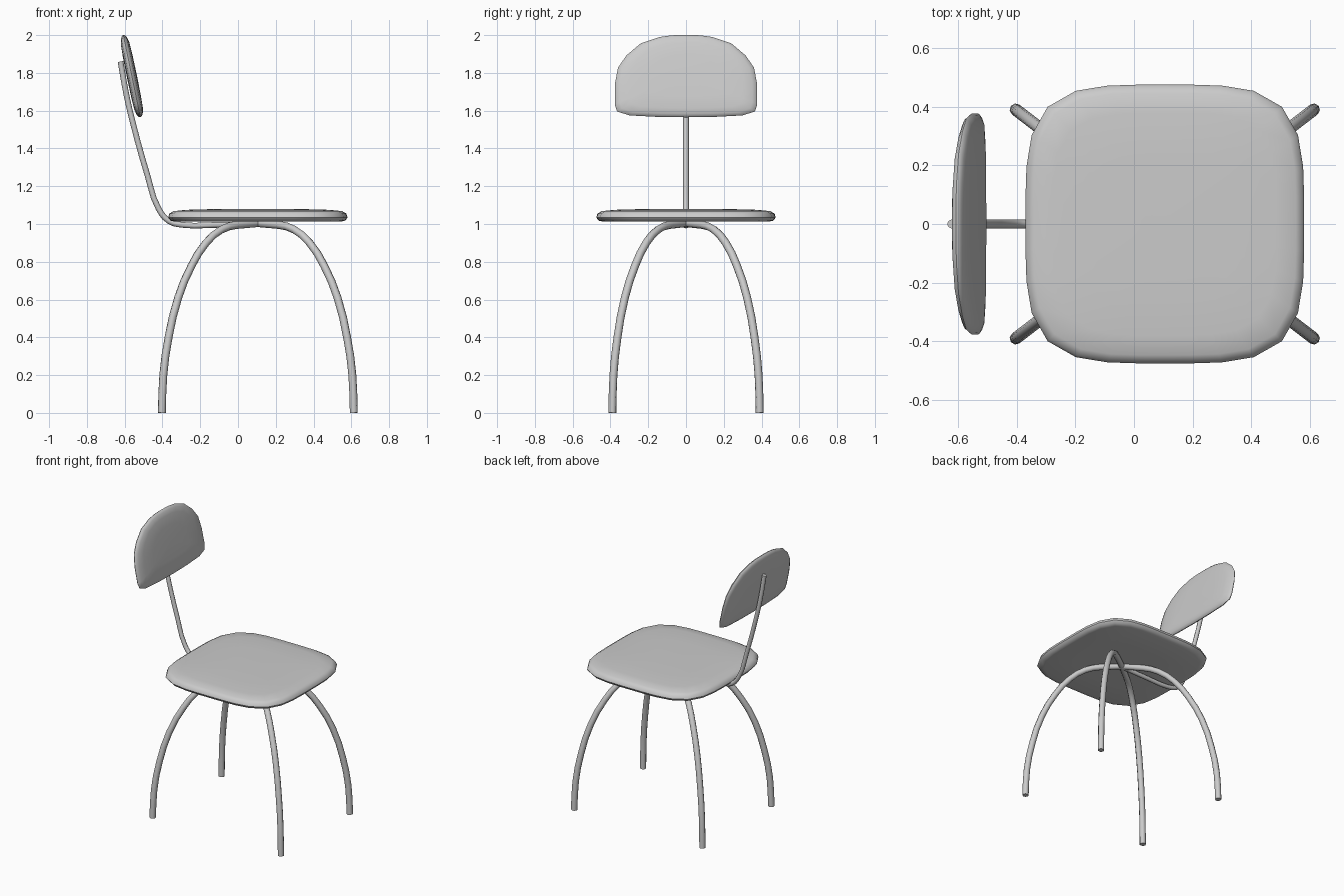
import bpy, bmesh, math
from mathutils import Vector, Matrix

if "Cube" in bpy.data.objects:
    bpy.data.objects.remove(bpy.data.objects["Cube"])

grey = bpy.data.materials.new("light grey")
grey.diffuse_color = (0.6, 0.6, 0.6, 1)
grey.use_nodes = True
grey.node_tree.nodes["Principled BSDF"].inputs["Base Color"].default_value = grey.diffuse_color


def finish(ob):
    ob.data.materials.append(grey)
    bpy.ops.object.select_all(action='DESELECT')
    ob.select_set(True)
    bpy.context.view_layer.objects.active = ob
    bpy.ops.object.shade_smooth_by_angle(angle=math.radians(50))


def pad(name, outline, rings, matrix):
    """Cushion: outline scaled per ring (scale, height), closed at both centres."""
    bm = bmesh.new()
    n = len(outline)
    loops = [[bm.verts.new((x * s, y * s, h)) for x, y in outline] for s, h in rings[1:-1]]
    for a, b in zip(loops, loops[1:]):
        for i in range(n):
            j = (i + 1) % n
            bm.faces.new((a[i], a[j], b[j], b[i]))
    for loop, h in ((loops[0], rings[0][1]), (loops[-1], rings[-1][1])):
        c = bm.verts.new((0, 0, h))
        for i in range(n):
            bm.faces.new((loop[i], loop[(i + 1) % n], c))
    bmesh.ops.recalc_face_normals(bm, faces=bm.faces)
    bm.transform(matrix)
    me = bpy.data.meshes.new(name)
    bm.to_mesh(me)
    bm.free()
    ob = bpy.data.objects.new(name, me)
    bpy.context.collection.objects.link(ob)
    finish(ob)


def tube(name, points, radius, steps=3):
    """Round bar through smooth points, converted to a capped mesh."""
    cu = bpy.data.curves.new(name, 'CURVE')
    cu.dimensions = '3D'
    cu.bevel_depth = radius
    cu.bevel_resolution = 2
    cu.resolution_u = steps
    cu.use_fill_caps = True
    sp = cu.splines.new('BEZIER')
    sp.bezier_points.add(len(points) - 1)
    for bp, p in zip(sp.bezier_points, points):
        bp.co = p
        bp.handle_left_type = bp.handle_right_type = 'AUTO'
    ob = bpy.data.objects.new(name, cu)
    bpy.context.collection.objects.link(ob)
    bpy.ops.object.select_all(action='DESELECT')
    ob.select_set(True)
    bpy.context.view_layer.objects.active = ob
    bpy.ops.object.convert(target='MESH')
    finish(bpy.context.view_layer.objects.active)


# seat: rounded square cushion
def squircle(t, r):
    c, s = math.cos(t), math.sin(t)
    k = r / (c ** 4 + s ** 4) ** 0.25
    return (c * k, s * k)


seat_outline = [squircle(2 * math.pi * i / 32, 0.475) for i in range(32)]
pad("seat", seat_outline,
    [(0, 1.012), (0.5, 1.012), (0.92, 1.012), (0.975, 1.018), (1, 1.035), (0.987, 1.055),
     (0.94, 1.068), (0.8, 1.075), (0.5, 1.079), (0, 1.08)],
    Matrix.Translation((0.105, 0, 0)))

# backrest: flat bottom, domed top, tilted backwards
half = [(0, .218), (.075, .216), (.14, .207), (.24, .173), (.315, .11), (.36, .045), (.376, -.04),
        (.377, -.15), (.365, -.187), (.3, -.208), (.15, -.216), (0, -.218)]
outline = half + [(-y, z) for y, z in half[-2:0:-1]]
up = Vector((-0.09, 0, 0.435)) / 0.435          # keeps vertical height as read
out = Vector((0.435, 0, 0.09)).normalized()
frame = Matrix(((0, up.x, out.x, -0.562), (1, 0, 0, 0),
                (0, up.z, out.z, 1.783), (0, 0, 0, 1)))
pad("backrest", outline,
    [(0, -.027), (.5, -.026), (.8, -.023), (.93, -.016), (.985, -.007), (1, 0), (.985, .007),
     (.93, .016), (.8, .023), (.5, .026), (0, .027)], frame)

# legs: two crossing arches made of (spread, height) pairs
arch = [(1, 0), (.985, .2), (.93, .4), (.83, .61), (.69, .78), (.54, .9), (.38, .97), (.22, .995)]
for name, side in (("leg_arch_a", 1), ("leg_arch_b", -1)):
    pts = [(0.105 - u * 0.508, side * u * 0.39, z) for u, z in arch]
    pts += [(0.105 + u * 0.508, -side * u * 0.39, z) for u, z in reversed(arch)]
    tube(name, pts, 0.021, 2)

# bar that carries the backrest
tube("back_support",
     [(0.12, 0, 1.0), (-0.12, 0, 0.995), (-0.29, 0, 0.995), (-0.365, 0, 1.015), (-0.42, 0, 1.08),
      (-0.48, 0, 1.26), (-0.555, 0, 1.53), (-0.59, 0, 1.68), (-0.622, 0, 1.86)], 0.015)
